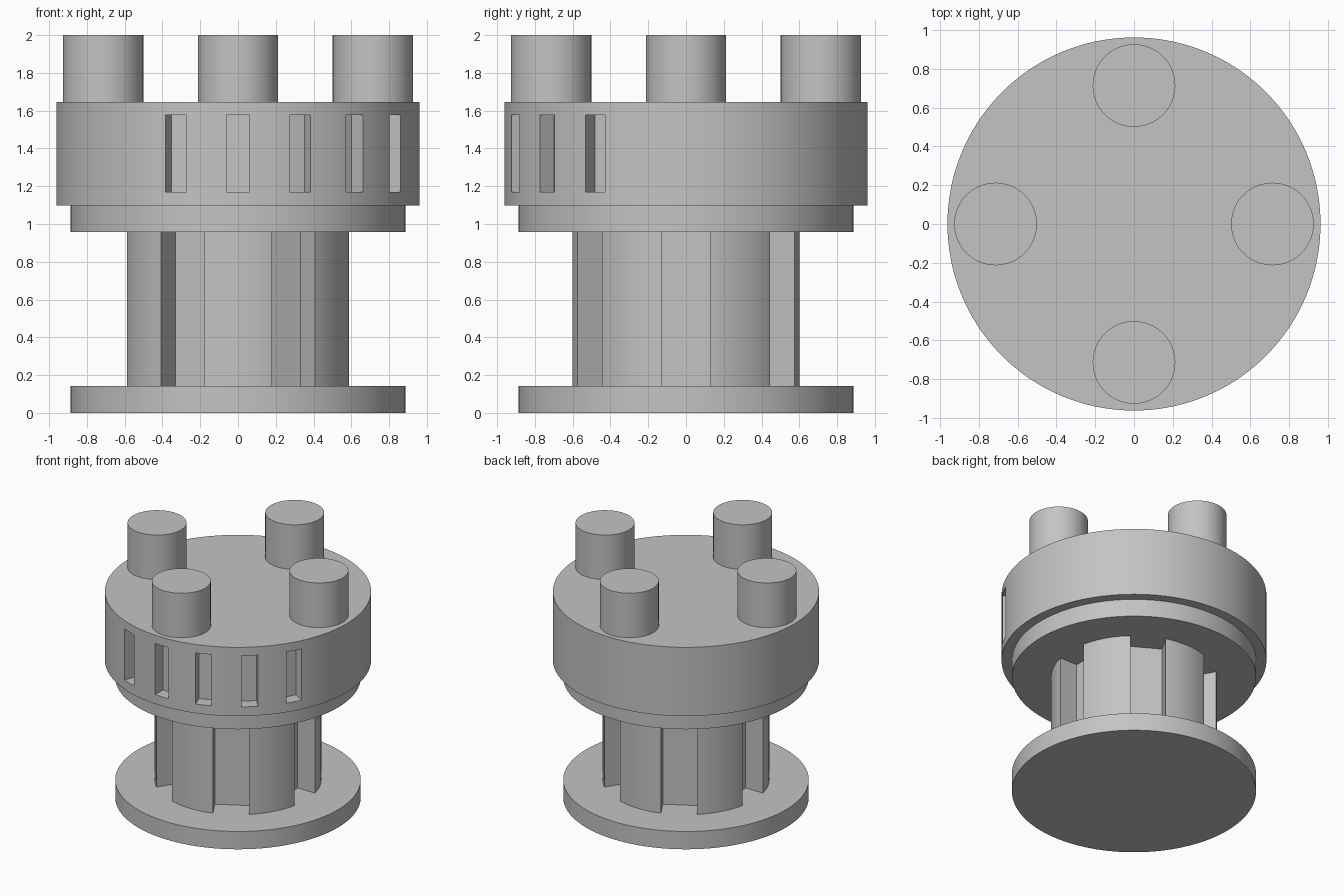
import bpy
from math import radians, sin, cos, pi
from mathutils import Matrix

if "Cube" in bpy.data.objects:
    bpy.data.objects.remove(bpy.data.objects["Cube"], do_unlink=True)

# Single grey material
grey = bpy.data.materials.new("plain_grey")
grey.use_nodes = True
colour = (0.55, 0.55, 0.55, 1)
grey.diffuse_color = colour
grey.node_tree.nodes["Principled BSDF"].inputs["Base Color"].default_value = colour


def smooth(obj):
    bpy.ops.object.select_all(action="DESELECT")
    obj.select_set(True)
    bpy.context.view_layer.objects.active = obj
    bpy.ops.object.shade_smooth_by_angle(angle=radians(25))


def disc(name, radius, bottom, top, x=0, y=0, sides=144):
    bpy.ops.mesh.primitive_cylinder_add(
        vertices=sides, radius=radius, depth=top - bottom,
        location=(x, y, (bottom + top) / 2))
    obj = bpy.context.object
    obj.name = name
    obj.data.materials.append(grey)
    return obj


def cut_slots(obj, angles, width, floor, bottom, top):
    """Cut flat-floored slots; angles run from the front towards +x."""
    for degrees in angles:
        a = radians(degrees)
        outer = floor + 0.4
        mid = (floor + outer) / 2
        bpy.ops.mesh.primitive_cube_add(size=1)
        cutter = bpy.context.object
        cutter.name = "slot_cutter"
        cutter.hide_render = True
        cutter.data.transform(
            Matrix.Translation((mid * sin(a), -mid * cos(a), (bottom + top) / 2))
            @ Matrix.Rotation(a, 4, "Z")
            @ Matrix.Diagonal((width, outer - floor, top - bottom, 1)))
        mod = obj.modifiers.new("slot", "BOOLEAN")
        mod.operation = "DIFFERENCE"
        mod.solver = "EXACT"
        mod.object = cutter
        bpy.context.view_layer.objects.active = obj
        bpy.ops.object.modifier_apply(modifier=mod.name)
        bpy.data.objects.remove(cutter, do_unlink=True)


# Base and collar discs
parts = [disc("base_disc", 0.887, 0, 0.142),
         disc("collar_disc", 0.887, 0.957, 1.097)]

# Column with six lengthwise grooves
column = disc("grooved_column", 0.602, 0.142, 0.957)
cut_slots(column, range(30, 390, 60), 0.26, 0.435, 0.1, 1.0)
parts.append(column)

# Head with five recessed windows
head = disc("head", 0.962, 1.097, 1.645)
cut_slots(head, range(-20, 61, 20), 0.12, 0.862, 1.17, 1.578)
parts.append(head)

# Four pegs on top
for i, side in enumerate(("left", "back", "right", "front")):
    a = i * pi / 2
    parts.append(disc(side + "_peg", 0.213, 1.645, 2.0,
                      0.714 * cos(a), 0.714 * sin(a), 72))

for part in parts:
    smooth(part)
